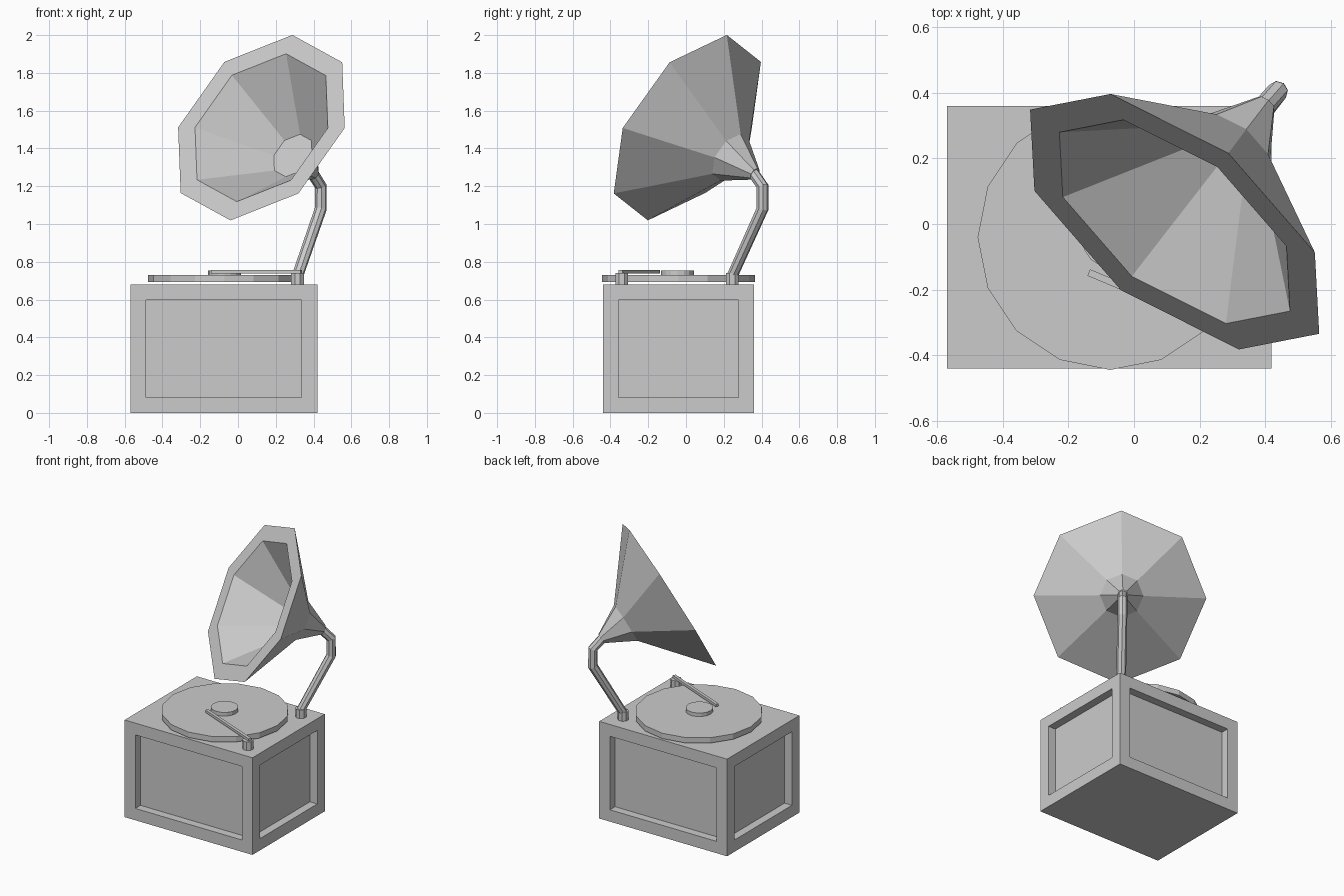
import bpy, bmesh, math
from mathutils import Vector

if "Cube" in bpy.data.objects:
    bpy.data.objects.remove(bpy.data.objects["Cube"])


def finish(name, bm):
    bmesh.ops.recalc_face_normals(bm, faces=bm.faces)
    mesh = bpy.data.meshes.new(name)
    bm.to_mesh(mesh)
    bm.free()
    obj = bpy.data.objects.new(name, mesh)
    bpy.context.collection.objects.link(obj)
    return obj


def loft(name, rings, side, n=8, turn=0.0):
    """Skin rings given as (centre, normal, radius); side is a fixed cross axis."""
    bm = bmesh.new()
    loops = []
    for centre, normal, r in rings:
        up = normal.cross(side).normalized()
        angles = [turn + 2 * math.pi * i / n for i in range(n)]
        loops.append([bm.verts.new(centre + r * (math.cos(a) * side + math.sin(a) * up))
                      for a in angles])
    for a, b in zip(loops, loops[1:]):
        for i in range(n):
            j = (i + 1) % n
            bm.faces.new((a[i], a[j], b[j], b[i]))
    bm.faces.new(loops[0])
    bm.faces.new(loops[-1])
    return finish(name, bm)


def cylinder(name, x, y, z0, z1, r, n, turn=0.0):
    z = Vector((0, 0, 1))
    return loft(name, [(Vector((x, y, z0)), z, r), (Vector((x, y, z1)), z, r)],
                Vector((1, 0, 0)), n, turn)


# Cabinet with a recessed panel on each upright face
bm = bmesh.new()
bmesh.ops.create_cube(bm, size=1)
for v in bm.verts:
    v.co = Vector((v.co.x * 0.99 - 0.075, v.co.y * 0.80 - 0.04, v.co.z * 0.68 + 0.34))
bm.normal_update()
sides = [f for f in bm.faces if abs(f.normal.z) < 0.5]
panels = sides
for face in panels:
    bmesh.ops.inset_individual(bm, faces=[face], thickness=0.117, depth=0)
    inner = bmesh.ops.extrude_discrete_faces(bm, faces=[face])["faces"][0]
    inner.normal_update()
    bmesh.ops.translate(bm, verts=inner.verts, vec=-0.057 * inner.normal)
finish("cabinet", bm)

# Turntable and centre disc
cylinder("turntable", -0.072, -0.04, 0.692, 0.73, 0.405, 16)
cylinder("centre_disc", -0.072, -0.045, 0.725, 0.755, 0.087, 16)

# Posts for the needle arm and the horn pipe
for name, y in (("arm_post", -0.34), ("pipe_post", 0.245)):
    cylinder(name, 0.315, y, 0.675, 0.74, 0.036, 8, math.pi / 8)

# Needle arm
start, end = Vector((0.335, -0.347, 0.748)), Vector((-0.138, -0.148, 0.748))
along = (end - start).normalized()
arm_side = along.cross(Vector((0, 0, 1)))
arm = loft("needle_arm", [(start, along, 0.015), (end, along, 0.015)],
           arm_side, 4, math.pi / 4)
for v in arm.data.vertices:
    v.co.z = 0.748 + math.copysign(0.009, v.co.z - 0.748)

# Horn axis frame
mouth = Vector((0.124, 0.007, 1.51))
axis = Vector((-0.538, -0.696, 0.476)).normalized()
side = Vector((0.787, -0.617, 0)).normalized()
side = (side - side.dot(axis) * axis).normalized()

# Horn: outer flare, flat rim, inner throat as (depth behind mouth, radius)
profile = [(0.515, 0.034), (0.33, 0.14), (0, 0.558), (0, 0.445), (0.31, 0.128)]
loft("horn", [(mouth - t * axis, axis, r) for t, r in profile], side)

# Bent pipe joining the post to the horn
path = [Vector((0.315, 0.245, 0.725)), Vector((0.438, 0.405, 1.08)),
        Vector((0.438, 0.405, 1.20)), mouth - 0.50 * axis]
steps = [(b - a).normalized() for a, b in zip(path, path[1:])]
tangents = [Vector((0, 0, 1))] + [(a + b).normalized() for a, b in zip(steps, steps[1:])] + [axis]
loft("horn_pipe", [(p, t, 0.032) for p, t in zip(path, tangents)], side)
